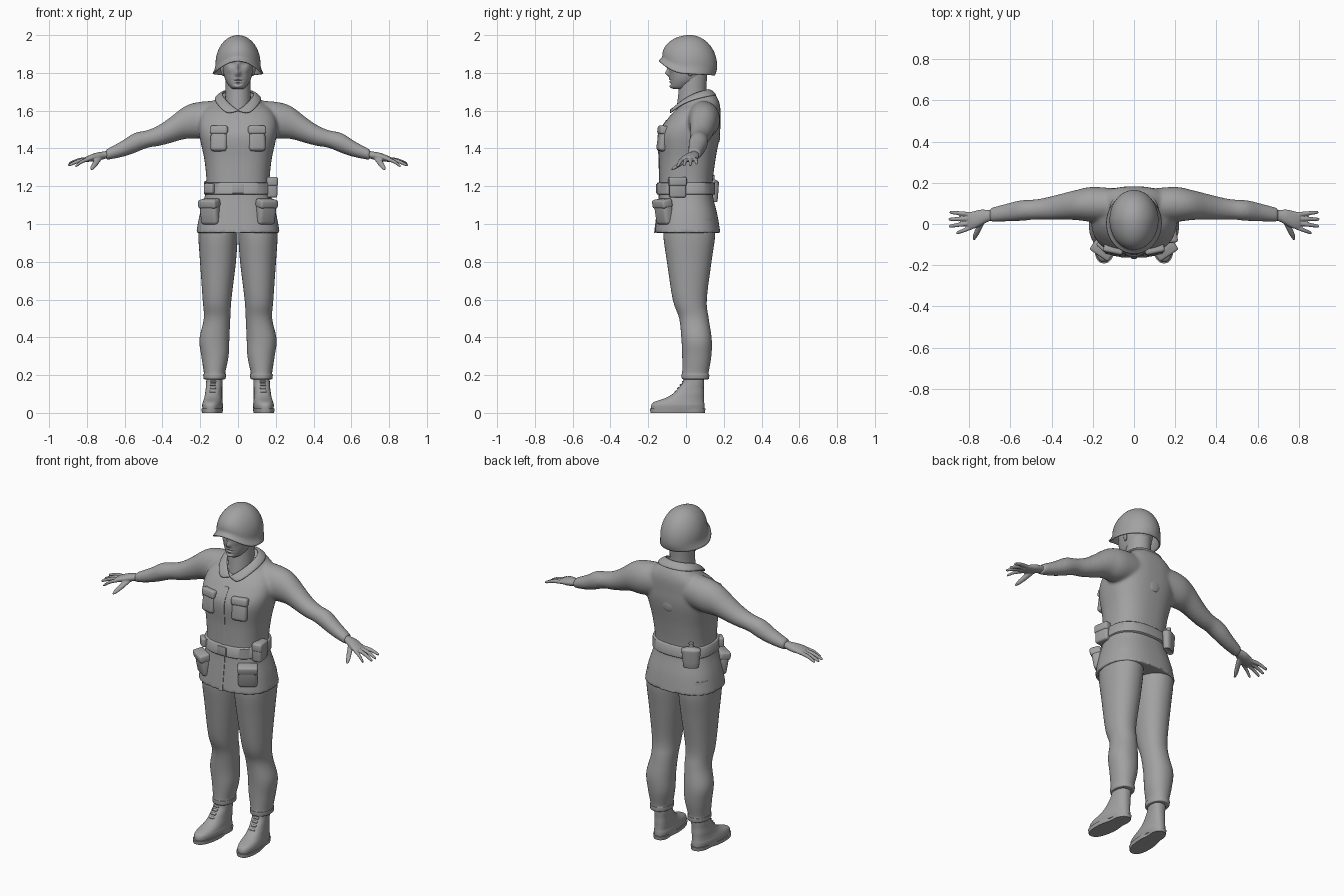
import bpy, bmesh, math
from mathutils import Matrix, Vector, Euler

if "Cube" in bpy.data.objects:
    bpy.data.objects.remove(bpy.data.objects["Cube"])

grey = bpy.data.materials.new("plain_grey")
grey.diffuse_color = (0.36, 0.36, 0.36, 1)
grey.use_nodes = True
grey.node_tree.nodes["Principled BSDF"].inputs["Base Color"].default_value = grey.diffuse_color


def loft(bm, rings, axis='Z', n=32, exp=2.0, steps=5, flip=1):
    """Smooth closed skin through rings (cx, cy, cz, ra, rb[, slope]) stacked along an axis."""
    rs = [tuple(r) + (0,) * (6 - len(r)) for r in rings]
    path = []
    for i in range(len(rs) - 1):
        p = [rs[max(i - 1, 0)], rs[i], rs[i + 1], rs[min(i + 2, len(rs) - 1)]]
        for s in range(steps):
            t = s / steps
            path.append([0.5 * (2 * b + (c - a) * t + (2 * a - 5 * b + 4 * c - d) * t * t
                                + (3 * b - a - 3 * c + d) * t ** 3) for a, b, c, d in zip(*p)])
    path.append(rs[-1])
    loops = []
    for cx, cy, cz, ra, rb, slope in path:
        loop = []
        for k in range(n):
            c, s = math.cos(2 * math.pi * k / n), math.sin(2 * math.pi * k / n)
            a = ra * math.copysign(abs(c) ** (2 / exp), c)
            b = rb * math.copysign(abs(s) ** (2 / exp), s)
            x, y, z = {'Z': (cx + a, cy + b, cz + slope * b), 'X': (cx, cy + a, cz + b),
                       'Y': (cx + a, cy, cz + b)}[axis]
            loop.append(bm.verts.new((x * flip, y, z)))
        loops.append(loop)
    for l0, l1 in zip(loops, loops[1:]):
        for k in range(n):
            bm.faces.new((l0[k], l0[(k + 1) % n], l1[(k + 1) % n], l1[k]))
    bm.faces.new(loops[0])
    bm.faces.new(loops[-1])


def box(bm, loc, size, rot=(0, 0, 0), bevel=0.01):
    """Rounded box, rotation in degrees."""
    m = Matrix.LocRotScale(Vector(loc), Euler([math.radians(a) for a in rot]), Vector(size))
    verts = bmesh.ops.create_cube(bm, size=1, matrix=m)['verts']
    edges = list({e for v in verts for e in v.link_edges})
    bmesh.ops.bevel(bm, geom=edges, offset=bevel, segments=3, profile=0.5, affect='EDGES')


def ball(bm, loc, size, rot=(0, 0, 0)):
    m = Matrix.LocRotScale(Vector(loc), Euler([math.radians(a) for a in rot]), Vector(size))
    bmesh.ops.create_uvsphere(bm, u_segments=24, v_segments=14, radius=1, matrix=m)


def finish(name, bm, mirror=False, voxel=0, smooth=0):
    bmesh.ops.recalc_face_normals(bm, faces=bm.faces)
    me = bpy.data.meshes.new(name)
    bm.to_mesh(me)
    bm.free()
    me.materials.append(grey)
    ob = bpy.data.objects.new(name, me)
    bpy.context.collection.objects.link(ob)
    if voxel:
        r = ob.modifiers.new("blend", 'REMESH')
        r.mode, r.voxel_size, r.use_smooth_shade = 'VOXEL', voxel, True
        s = ob.modifiers.new("soften", 'SMOOTH')
        s.factor, s.iterations = 0.5, smooth
    if mirror:
        ob.modifiers.new("mirror", 'MIRROR')
    return ob


# jacket: torso and both sleeves blended together
torso = [(0, .008, .953, .222, .174), (0, .006, 1.05, .203, .160), (0, 0, 1.15, .175, .142),
         (0, 0, 1.22, .167, .141), (0, .007, 1.34, .178, .149), (0, .016, 1.47, .205, .163),
         (0, .04, 1.55, .205, .142), (0, .06, 1.61, .175, .121, .1),
         (0, .065, 1.645, .13, .10, .25), (0, .05, 1.675, .095, .085, .4)]
sleeve = [(.07, .09, 1.565, .08, .09), (.20, .095, 1.55, .085, .097), (.28, .092, 1.537, .073, .087),
          (.36, .083, 1.496, .062, .068), (.42, .075, 1.468, .055, .055), (.48, .07, 1.45, .049, .047),
          (.55, .065, 1.428, .050, .053), (.62, .055, 1.395, .043, .042), (.70, .043, 1.366, .034, .028)]
bm = bmesh.new()
loft(bm, torso, exp=2.5, n=48)
for side in (1, -1):
    loft(bm, sleeve, 'X', flip=side)
finish("jacket", bm, voxel=.009, smooth=6)

# front placket following the torso profile
bm = bmesh.new()
loft(bm, [(0, cy - ry + .001, z, .014, .004) for _, cy, z, _, ry, *_ in torso[:7]], n=12, exp=4)
finish("jacket_placket", bm)

# folded collar
inner = [(0, .125, 1.715), (.07, .10, 1.71), (.088, .04, 1.692), (.062, -.02, 1.655), (0, -.078, 1.60)]
outer = [(0, .165, 1.68), (.1, .148, 1.68), (.132, .06, 1.665), (.112, -.035, 1.63), (.055, -.10, 1.572)]
bm = bmesh.new()
va, vb = [[bm.verts.new(p) for p in row] for row in (inner, outer)]
for i in range(4):
    bm.faces.new((va[i], vb[i], vb[i + 1], va[i + 1]))
ob = finish("collar", bm, mirror=True)
sol = ob.modifiers.new("thickness", 'SOLIDIFY')
sol.thickness, sol.offset = .018, 0
ob.modifiers.new("round", 'SUBSURF').levels = 2

# round patch on the back
bm = bmesh.new()
ball(bm, (0, .170, 1.47), (.042, .011, .042))
finish("back_patch", bm)

# chest and hip pockets with flaps
for name, loc, size, rot in (("chest_pocket", (.100, -.123, 1.452), (.09, .045, .135), (-8, 0, 12)),
                             ("hip_pocket", (.147, -.117, 1.065), (.105, .06, .135), (10, 0, 34))):
    bm = bmesh.new()
    box(bm, loc, size, rot, .019)
    turn = Euler([math.radians(a) for a in rot]).to_matrix()
    box(bm, Vector(loc) + turn @ Vector((0, -.003, size[2] * .33)),
        (size[0] + .006, size[1] + .004, size[2] * .34), rot, .012)
    finish(name, bm, mirror=True)

# belt, buckle and items carried on it
bm = bmesh.new()
loft(bm, [(0, 0, 1.155, .176, .150), (0, 0, 1.159, .180, .154), (0, 0, 1.216, .178, .153),
          (0, 0, 1.22, .174, .149)], n=64, exp=2.5, steps=1)
finish("belt", bm)
bm = bmesh.new()
box(bm, (0, -.153, 1.187), (.06, .012, .05), bevel=.004)
finish("belt_buckle", bm)
bm = bmesh.new()
box(bm, (.176, -.045, 1.192), (.056, .088, .105), (0, 0, 8), .012)
box(bm, (.178, -.045, 1.225), (.060, .094, .05), (0, 0, 8), .012)
finish("belt_pouch", bm)
bm = bmesh.new()
box(bm, (-.15, -.108, 1.188), (.062, .035, .052), (0, 0, -42), .008)
finish("small_belt_pouch", bm)
bm = bmesh.new()
loft(bm, [(0, 0, -.06, .035, .015), (0, 0, -.055, .043, .022), (0, 0, .03, .052, .027),
          (0, 0, .045, .05, .025), (0, 0, .055, .02, .015), (0, 0, .06, .013, .013),
          (0, 0, .08, .013, .013)], n=28, exp=2.6, steps=3)
bm.transform(Matrix.Translation((-.13, .137, 1.18)) @ Matrix.Rotation(math.radians(28), 4, 'Z'))
finish("canteen", bm)

# trouser legs with cuffs
bm = bmesh.new()
loft(bm, [(.124, .05, .178, .052, .066), (.124, .05, .182, .058, .072), (.124, .05, .203, .060, .073),
          (.124, .05, .215, .057, .070), (.122, .057, .30, .072, .077), (.125, .056, .39, .079, .080),
          (.111, .042, .50, .070, .078), (.111, .02, .60, .076, .090), (.106, .017, .80, .095, .118),
          (.106, .017, .94, .104, .137), (.106, .017, 1.03, .100, .130)], n=40, exp=2.15)
finish("trouser_leg", bm, mirror=True)

# boots: upper, sole and laces, toes turned slightly out
bm = bmesh.new()
loft(bm, [(.131, -.043, .015, .050, .141), (.131, -.043, .04, .053, .141), (.131, -.036, .058, .050, .132),
          (.130, -.008, .078, .047, .103), (.130, .012, .10, .045, .083), (.129, .026, .13, .043, .068),
          (.128, .04, .165, .043, .056), (.127, .042, .21, .042, .055)], n=40, exp=2.4)
for i in range(5):
    z = .095 + i * .018
    box(bm, (.130, -.069 + i * .0135, z), (.032, .014, .007), (35, 0, 0), .003)
for v in bm.verts:
    v.co.x -= .08 * v.co.y
finish("boot", bm, mirror=True)
bm = bmesh.new()
loft(bm, [(.131, -.044, 0, .054, .144), (.131, -.044, .022, .057, .147)], n=48, exp=2.5, steps=1)
for v in bm.verts:
    v.co.x -= .08 * v.co.y
    # narrow the arch between heel and ball
    v.co.x += (.131 - v.co.x) * .18 * math.exp(-((v.co.y - .01) / .04) ** 2)
finish("boot_sole", bm, mirror=True)

# hands: palm, four fingers and thumb blended together
bm = bmesh.new()
loft(bm, [(.66, .045, 1.38, .026, .020), (.70, .041, 1.366, .027, .020), (.74, .032, 1.358, .038, .022),
          (.775, .02, 1.350, .043, .019), (.805, .016, 1.342, .040, .014)], 'X', n=24)
for y0, tip in ((.046, (.895, .057, 1.322)), (.026, (.90, .023, 1.313)),
                (.005, (.898, -.011, 1.311)), (-.015, (.862, -.045, 1.306))):
    a, b = Vector((.785, y0, 1.345)), Vector(tip)
    mid = a.lerp(b, .5) + Vector((0, 0, .006))
    loft(bm, [(*a, .011, .011), (*mid, .0105, .0105), (*a.lerp(b, .93), .008, .008),
              (*b, .003, .003)], 'X', n=14)
loft(bm, [(.735, .02, 1.352, .018, .014), (.752, -.02, 1.325, .016, .014),
          (.768, -.055, 1.302, .013, .011), (.776, -.078, 1.288, .005, .004)], 'Y', n=14)
finish("hand", bm, mirror=True, voxel=.004, smooth=3)

# neck
bm = bmesh.new()
loft(bm, [(0, .03, 1.57, .07, .085), (0, .033, 1.66, .068, .077), (0, .035, 1.72, .066, .073),
          (0, .04, 1.80, .066, .073)])
finish("neck", bm)

# head, with facial features pushed in or out as soft bumps
bm = bmesh.new()
loft(bm, [(0, -.03, 1.715, .028, .036), (0, -.022, 1.728, .044, .058), (0, -.004, 1.76, .065, .080),
          (0, .010, 1.80, .077, .099), (0, .015, 1.84, .081, .107), (0, .02, 1.90, .08, .106),
          (0, .02, 1.95, .05, .07)], n=112, exp=2.15, steps=9)
bumps = [(0, 1.798, .013, .016, -.021), (0, 1.832, .009, .02, -.010), (0, 1.872, .05, .010, -.005),
         (.031, 1.848, .017, .012, .011), (.031, 1.847, .008, .006, -.004), (.046, 1.815, .015, .015, -.004),
         (0, 1.767, .020, .005, -.005), (0, 1.760, .022, .003, .005), (0, 1.753, .017, .005, -.005),
         (0, 1.741, .020, .005, .004), (0, 1.727, .018, .010, -.008)]
for v in bm.verts:
    front = min(max((-v.co.y - .02) / .04, 0), 1)
    v.co.y += front * sum(d * math.exp(-((abs(v.co.x) - x) / sx) ** 2 - ((v.co.z - z) / sz) ** 2)
                          for x, z, sx, sz, d in bumps)
finish("head", bm)
bm = bmesh.new()
ball(bm, (.082, .022, 1.815), (.009, .019, .032), (0, 8, -20))
finish("ear", bm, mirror=True)

# helmet: tilted dome flaring into a brim that dips at the sides and back
bm = bmesh.new()
N, rows = 64, []
top = bm.verts.new((0, .02, 2.0))
for i in range(1, 23):
    a = min(i / 16, 1) * math.pi / 2
    w = max(i - 16, 0) / 6
    e = w * w
    row = []
    for k in range(N):
        c, s = math.cos(2 * math.pi * k / N), math.sin(2 * math.pi * k / N)
        rim = 1.798 + .068 * max(-s, 0) ** 2 - .012 * max(s, 0)
        base = rim + .05 - .022 * max(-s, 0)
        x = c * (.119 * (1 - e) + .135 * e) * math.sin(a)
        y = (.02 * (1 - e) + .004 * e) + s * (.145 * (1 - e) + .149 * e) * math.sin(a)
        row.append(bm.verts.new((x, y, base + (2.0 - base) * math.cos(a) - (base - rim) * w)))
    rows.append(row)
for k in range(N):
    bm.faces.new((top, rows[0][k], rows[0][(k + 1) % N]))
    for r0, r1 in zip(rows, rows[1:]):
        bm.faces.new((r0[k], r1[k], r1[(k + 1) % N], r0[(k + 1) % N]))
ob = finish("helmet", bm)
sol = ob.modifiers.new("thickness", 'SOLIDIFY')
sol.thickness, sol.offset = .008, -1

# smooth shading, sharp creases kept
bpy.ops.object.select_all(action='SELECT')
bpy.context.view_layer.objects.active = ob
bpy.ops.object.shade_smooth_by_angle(angle=math.radians(45))
